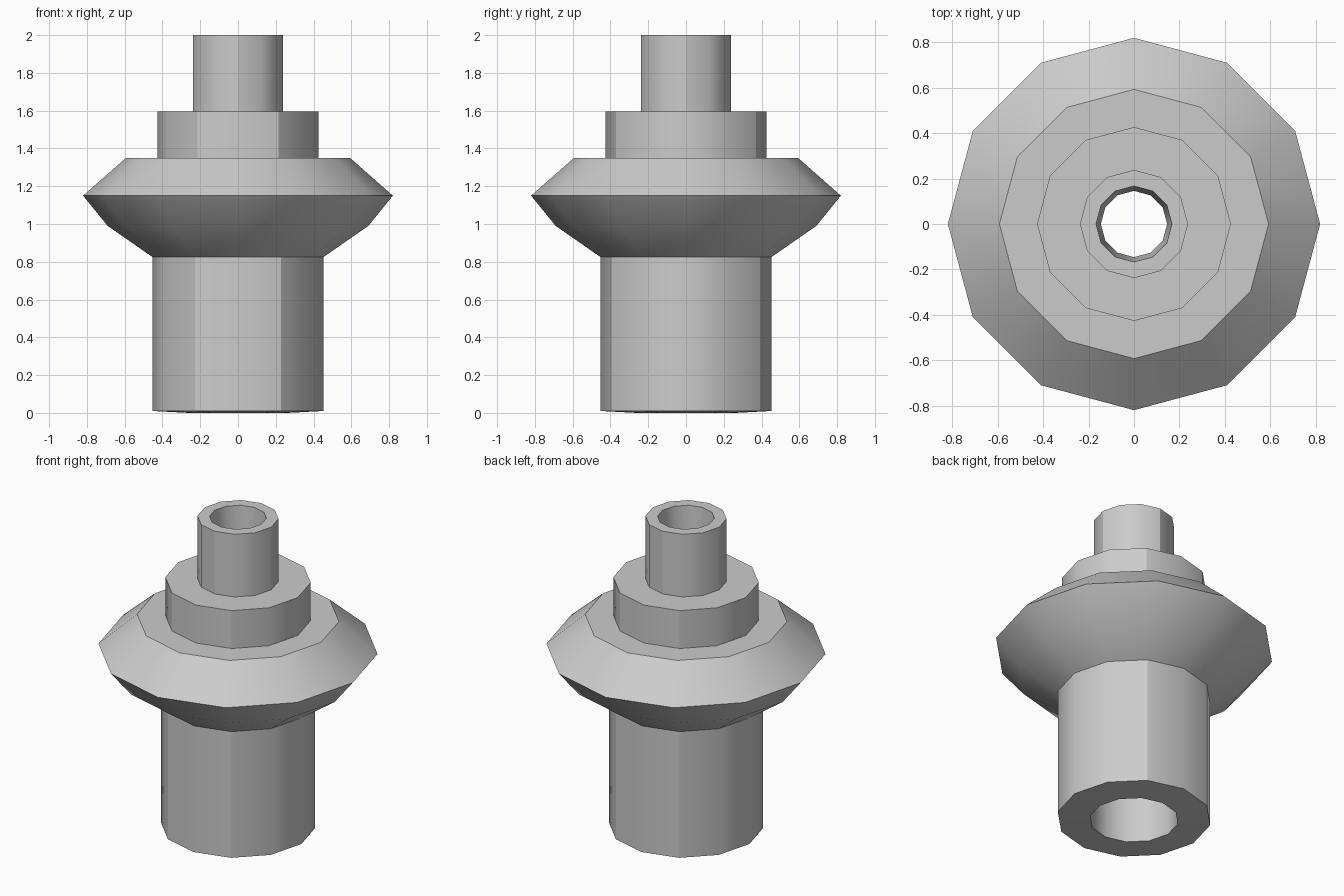
import bpy, bmesh, math

cube = bpy.data.objects.get("Cube")
if cube:
    bpy.data.objects.remove(cube, do_unlink=True)

SIDES = 12

# Single grey metal
grey = bpy.data.materials.new("plain grey")
grey.use_nodes = True
colour = (0.6, 0.6, 0.6, 1.0)
grey.diffuse_color = colour
grey.node_tree.nodes["Principled BSDF"].inputs["Base Color"].default_value = colour


def lathe(name, profile):
    """Revolve a closed (radius, height) profile about z, with corners on the axes."""
    bm = bmesh.new()
    rings = []
    for i in range(SIDES):
        a = math.tau * i / SIDES
        rings.append([bm.verts.new((r * math.cos(a), r * math.sin(a), z))
                      for r, z in profile])
    n = len(profile)
    for i in range(SIDES):
        here, there = rings[i], rings[(i + 1) % SIDES]
        for j in range(n):
            k = (j + 1) % n
            bm.faces.new((here[j], there[j], there[k], here[k]))
    bmesh.ops.recalc_face_normals(bm, faces=bm.faces[:])
    mesh = bpy.data.meshes.new(name)
    bm.to_mesh(mesh)
    bm.free()
    mesh.materials.append(grey)
    obj = bpy.data.objects.new(name, mesh)
    bpy.context.collection.objects.link(obj)
    return obj


# Outside of the fitting, from the bottom rim up
base = [(0.26, 0.0), (0.453, 0.01), (0.453, 0.825)]
flange = [(0.69, 0.99), (0.82, 1.15), (0.593, 1.35)]
collar = [(0.427, 1.35), (0.427, 1.595)]
neck = [(0.238, 1.595), (0.238, 2.0)]
# Bore from the top rim back down
bore = [(0.167, 2.0), (0.146, 1.595), (0.146, 0.825), (0.26, 0.825)]

body = lathe("hollow_fitting", base + flange + collar + neck + bore)

bpy.ops.object.select_all(action='DESELECT')
body.select_set(True)
bpy.context.view_layer.objects.active = body
bpy.ops.object.shade_smooth_by_angle(angle=math.radians(30))
